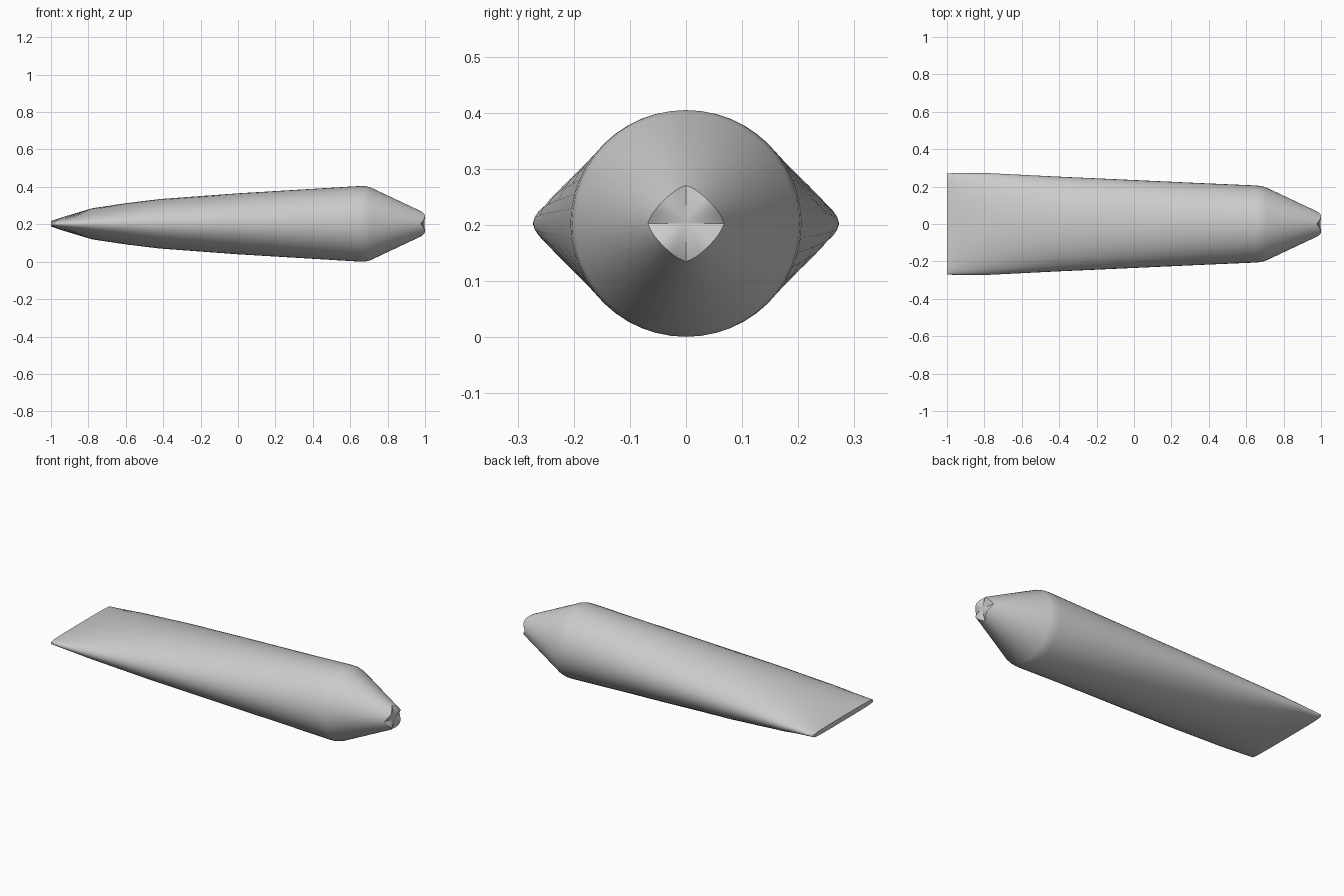
import bpy, bmesh
from math import sin, cos, pi, copysign, radians

if "Cube" in bpy.data.objects:
    bpy.data.objects.remove(bpy.data.objects["Cube"], do_unlink=True)

grey = bpy.data.materials.new("plain_grey")
grey.use_nodes = True
COLOUR = (0.6, 0.6, 0.6, 1)
grey.diffuse_color = COLOUR
grey.node_tree.nodes["Principled BSDF"].inputs["Base Color"].default_value = COLOUR

SIDES = 48
CENTRE_Z = 0.2025

# Cross-sections along the body: x, half width, half height, roundness exponent
SECTIONS = [
    (-1.0, 0.27, 0.014, 4.0),
    (-0.94, 0.273, 0.035, 2.4),
    (-0.78, 0.272, 0.083, 2.0),
    (-0.6, 0.263, 0.110, 2.0),
    (-0.42, 0.254, 0.132, 2.0),
    (0.0, 0.235, 0.163, 2.0),
    (0.35, 0.219, 0.184, 2.0),
    (0.65, 0.206, 0.202, 2.0),
    (0.68, 0.203, 0.202, 2.0),
    (0.705, 0.196, 0.196, 2.0),
]


def power(value, exponent):
    return copysign(abs(value) ** (2 / exponent), value)


bm = bmesh.new()
angles = [2 * pi * i / SIDES for i in range(SIDES)]
rings = []
for x, width, height, n in SECTIONS:
    rings.append([bm.verts.new((x, width * power(cos(a), n),
                                CENTRE_Z + height * power(sin(a), n)))
                  for a in angles])

# Cone ends in a four-pointed rim that follows the cone's slope
rim = []
for a in angles:
    bulge = abs(sin(2 * a))
    radius = 0.068 - 0.011 * bulge
    rim.append(bm.verts.new((0.977 + 0.023 * bulge, radius * cos(a),
                             CENTRE_Z + radius * sin(a))))
rings.append(rim)

# Skin between neighbouring rings
for lower, upper in zip(rings, rings[1:]):
    for i in range(SIDES):
        j = (i + 1) % SIDES
        bm.faces.new((lower[i], lower[j], upper[j], upper[i]))

# Flat thin end and shallow tip cap
bm.faces.new(rings[0])
tip = bm.verts.new((0.996, 0, CENTRE_Z))
for i in range(SIDES):
    bm.faces.new((rim[i], rim[(i + 1) % SIDES], tip))

bmesh.ops.recalc_face_normals(bm, faces=bm.faces)
mesh = bpy.data.meshes.new("tapered_body")
bm.to_mesh(mesh)
bm.free()
mesh.materials.append(grey)
body = bpy.data.objects.new("tapered_body", mesh)
bpy.context.collection.objects.link(body)

bpy.ops.object.select_all(action='DESELECT')
body.select_set(True)
bpy.context.view_layer.objects.active = body
bpy.ops.object.shade_smooth_by_angle(angle=radians(30))
